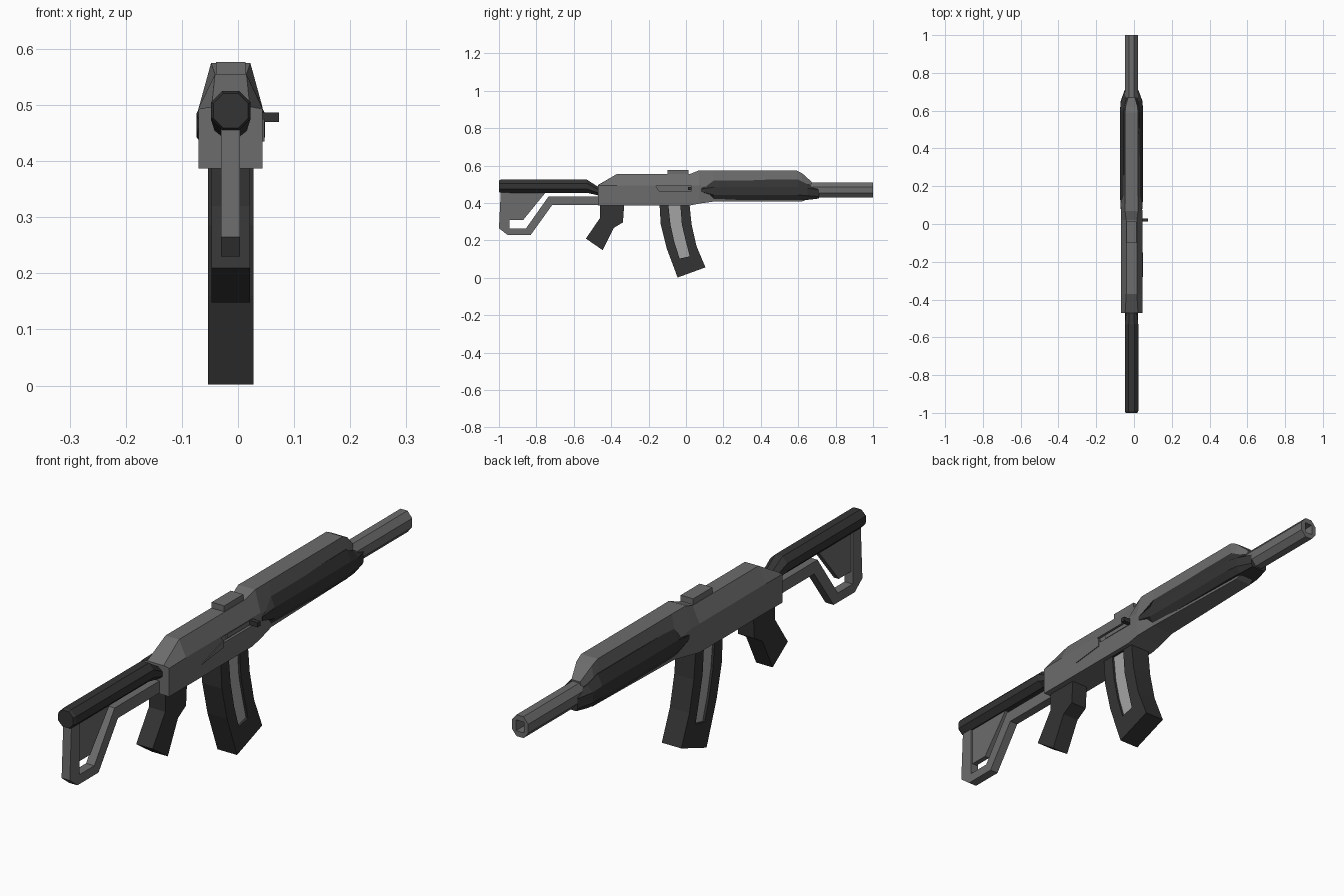
import bpy, bmesh

if "Cube" in bpy.data.objects:
    bpy.data.objects.remove(bpy.data.objects["Cube"])

CX = -0.013  # centre plane of the weapon


def material(name, v):
    m = bpy.data.materials.new(name)
    m.diffuse_color = (v, v, v, 1)
    m.use_nodes = True
    m.node_tree.nodes["Principled BSDF"].inputs["Base Color"].default_value = m.diffuse_color
    return m


BLACK = material("black_polymer", 0.034)
GRAY = material("gunmetal_gray", 0.15)
LIGHT = material("light_steel", 0.37)


def finish(name, bm, mat):
    bmesh.ops.recalc_face_normals(bm, faces=bm.faces)
    me = bpy.data.meshes.new(name)
    bm.to_mesh(me)
    bm.free()
    me.materials.append(mat)
    ob = bpy.data.objects.new(name, me)
    bpy.context.collection.objects.link(ob)
    return ob


def loft(name, mat, stations):
    """Skin along y: each station is (y, right half outline of (dx, z), bottom to top)."""
    bm = bmesh.new()
    rings = []
    for y, half in stations:
        pts = [(CX + d, z) for d, z in half] + [(CX - d, z) for d, z in reversed(half)]
        rings.append([bm.verts.new((x, y, z)) for x, z in pts])
    n = len(rings[0])
    for a, b in zip(rings, rings[1:]):
        for i in range(n):
            j = (i + 1) % n
            bm.faces.new((a[i], a[j], b[j], b[i]))
    bm.faces.new(rings[0])
    bm.faces.new(rings[-1])
    return finish(name, bm, mat)


def prism(name, mat, x0, x1, outline):
    """Extrude a (y, z) side outline from x0 to x1."""
    bm = bmesh.new()
    f = bm.faces.new([bm.verts.new((x0, y, z)) for y, z in outline])
    ext = bmesh.ops.extrude_face_region(bm, geom=[f])["geom"]
    bmesh.ops.translate(bm, vec=(x1 - x0, 0, 0),
                        verts=[v for v in ext if isinstance(v, bmesh.types.BMVert)])
    return finish(name, bm, mat)


def rect(y0, y1, z0, z1):
    return [(y0, z0), (y1, z0), (y1, z1), (y0, z1)]


def octagon(rx, rz, zc):
    return [(rx * .42, zc - rz), (rx, zc - rz * .42), (rx, zc + rz * .42), (rx * .42, zc + rz)]


def cut(ob, cutter):
    cutter.hide_render = True
    mod = ob.modifiers.new("cut", 'BOOLEAN')
    mod.operation = 'DIFFERENCE'
    mod.solver = 'EXACT'
    mod.object = cutter
    bpy.context.view_layer.objects.active = ob
    bpy.ops.object.modifier_apply(modifier=mod.name)
    bpy.data.objects.remove(cutter)


# receiver flowing into the upper handguard
receiver = loft("receiver", GRAY, [
    (-.47, [(.057, .387), (.057, .493), (.034, .497)]),
    (-.37, [(.057, .387), (.057, .495), (.028, .555)]),
    (.02, [(.057, .387), (.057, .495), (.028, .555)]),
    (.07, [(.057, .397), (.057, .495), (.035, .575)]),
    (.15, [(.046, .408), (.052, .475), (.034, .575)]),
    (.59, [(.034, .408), (.045, .475), (.034, .575)]),
    (.62, [(.034, .408), (.042, .475), (.032, .56)]),
    (.67, [(.020, .43), (.026, .475), (.018, .515)])])

# slot with charging handle, and the selector lever on the right side
cut(receiver, prism("slot_cutter", GRAY, .034, .08,
                    [(-.145, .465), (.03, .465), (.03, .49), (-.16, .49)]))
prism("bolt", GRAY, .03, .040, rect(-.12, .028, .470, .486))
prism("charging_handle", BLACK, .03, .073, rect(.012, .03, .470, .487))
prism("selector_lever", GRAY, .04, .047, [(-.28, .435), (-.15, .45), (-.15, .475)])

# rear sight block
prism("rear_sight", GRAY, CX - .026, CX + .026, rect(-.10, .013, .55, .577))

# dark lower handguard
loft("lower_handguard", BLACK, [
    (.08, [(.040, .455), (.0575, .46), (.0575, .475), (.040, .48)]),
    (.15, [(.044, .417), (.061, .443), (.061, .485), (.042, .525)]),
    (.60, [(.044, .417), (.061, .443), (.061, .485), (.042, .525)]),
    (.65, [(.040, .417), (.058, .44), (.056, .478), (.032, .50)]),
    (.71, [(.030, .424), (.036, .435), (.036, .472), (.020, .48)])])

# barrel with a bored muzzle
barrel = loft("barrel", GRAY, [(.6, octagon(.034, .04, .47)), (1.0, octagon(.034, .04, .47))])
cut(barrel, prism("bore_cutter", GRAY, CX - .016, CX + .016, rect(.95, 1.1, .45, .49)))
prism("bore", BLACK, CX - .016, CX + .016, rect(.945, .954, .45, .49))

# stock: tube, open frame and thin web panel
loft("stock_tube", BLACK, [
    (-1.0, octagon(.031, .031, .49)),
    (-.99, octagon(.0355, .035, .49)),
    (-.53, octagon(.0355, .035, .49)),
    (-.465, octagon(.028, .022, .462))])
prism("stock_frame", GRAY, CX - .017, CX + .017, [
    (-.99, .47), (-1.0, .265), (-.955, .23), (-.83, .23), (-.715, .39), (-.46, .39),
    (-.46, .435), (-.735, .435), (-.855, .265), (-.943, .265), (-.943, .47)])
prism("stock_panel", GRAY, CX - .010, CX + .010, [
    (-.96, .47), (-.96, .31), (-.87, .31), (-.76, .445), (-.74, .47)])

# pistol grip
prism("pistol_grip", BLACK, CX - .034, CX + .034, [
    (-.46, .40), (-.46, .32), (-.535, .21), (-.445, .148), (-.385, .268),
    (-.337, .297), (-.33, .40)])

# curved magazine with a pale recessed strip on each side
REAR = [(-.142, .40), (-.135, .285), (-.104, .16), (-.045, .002)]
FRONT = [(.018, .40), (.03, .285), (.056, .17), (.104, .056)]
magazine = prism("magazine", BLACK, CX - .0405, CX + .0405, REAR + FRONT[::-1])
STRIP = [(-.094, .386), (-.083, .285), (-.062, .19), (-.034, .103),
         (.02, .115), (-.002, .20), (-.022, .285), (-.03, .386)]
for side, s in (("left", -1), ("right", 1)):
    cut(magazine, prism("strip_cutter", BLACK, CX + s * .03, CX + s * .06, STRIP))
    prism(side + "_magazine_strip", LIGHT, CX + s * .025, CX + s * .032, STRIP)
